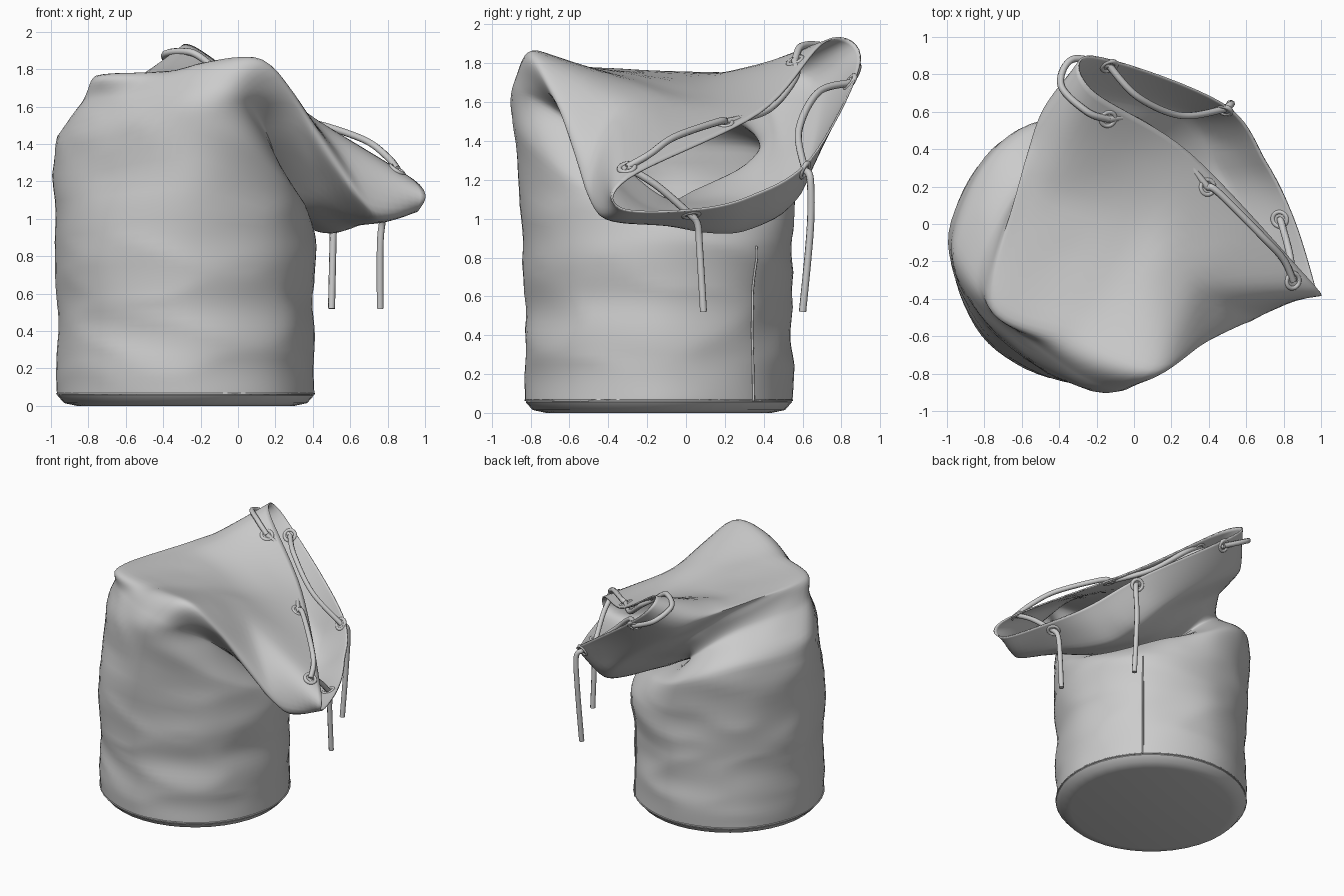
import bpy
import bmesh
from math import cos, sin, radians, tau
from mathutils import Vector, noise

cube = bpy.data.objects.get("Cube")
if cube:
    bpy.data.objects.remove(cube, do_unlink=True)

CENTRE = Vector((-0.28, -0.14, 0))
POINTS = 8      # control points around each ring
STEPS = 9       # smooth steps between control points

cloth_grey = bpy.data.materials.new("cloth_grey")
cloth_grey.use_nodes = True
cloth_grey.diffuse_color = (0.6, 0.6, 0.6, 1)
cloth_grey.node_tree.nodes["Principled BSDF"].inputs["Base Color"].default_value = (0.6, 0.6, 0.6, 1)


def finish(obj, name, angle=45):
    """Name, colour and smooth one part."""
    obj.name = name
    obj.data.materials.append(cloth_grey)
    if obj.type == 'MESH':
        bpy.ops.object.select_all(action='DESELECT')
        obj.select_set(True)
        bpy.context.view_layer.objects.active = obj
        bpy.ops.object.shade_smooth_by_angle(angle=radians(angle))
    return obj


def mesh_object(bm, name, angle=45):
    mesh = bpy.data.meshes.new(name)
    bm.to_mesh(mesh)
    obj = bpy.data.objects.new(name, mesh)
    bpy.context.collection.objects.link(obj)
    return finish(obj, name, angle)


def spline(a, b, c, d, t, pull):
    """Cubic between b and c; a smaller pull gives a tighter bend."""
    m, n = pull * (c - a), pull * (d - b)
    return b + t * (m + t * (3 * (c - b) - 2 * m - n + t * (2 * (b - c) + m + n)))


def smooth_loop(pts):
    n = len(pts)
    return [spline(pts[i - 1], pts[i], pts[(i + 1) % n], pts[(i + 2) % n], s / STEPS, 0.5)
            for i in range(n) for s in range(STEPS)]


def smooth_path(pts, pull=0.35):
    out, last = [], len(pts) - 1
    for i in range(last):
        for s in range(STEPS):
            out.append(spline(pts[max(i - 1, 0)], pts[i], pts[i + 1],
                              pts[min(i + 2, last)], s / STEPS, pull))
    return out + [pts[-1]]


def circle(radius, z, count=POINTS):
    """Ring around the sack's axis, starting on the side the neck flops toward."""
    return [CENTRE + Vector((radius * cos(tau * (i / count + 1 / 8)),
                             radius * sin(tau * (i / count + 1 / 8)), z)) for i in range(count)]


# Sack: upright tube whose neck tucks in, ridges, and flops over to one side
neck_rings = [
    # shoulder
    [(.13, .27, 1.04), (-.29, .57, 1.18), (-.74, .4, 1.36), (-.99, -.1, 1.38),
     (-.75, -.57, 1.42), (-.2, -.89, 1.5), (.24, -.62, 1.22), (.38, -.1, 1)],
    # tucked crease
    [(-.1, .05, 1.14), (-.33, .38, 1.33), (-.6, .22, 1.54), (-.84, -.32, 1.63),
     (-.57, -.62, 1.66), (-.06, -.88, 1.7), (.14, -.57, 1.48), (.22, -.15, 1.12)],
    # ridge of the fold
    [(.1, .27, 1.08), (-.26, .46, 1.42), (-.56, .26, 1.69), (-.76, -.39, 1.77),
     (-.35, -.6, 1.78), (.13, -.78, 1.85), (.36, -.58, 1.45), (.4, -.2, 1.05)],
    # hanging neck
    [(.44, .3, .93), (.22, .6, 1.18), (-.43, .66, 1.69), (-.5, .22, 1.76),
     (0, 0, 1.66), (.36, -.36, 1.57), (.71, -.48, 1.05), (.62, -.1, .96)],
    # mouth
    [(.71, .33, 1.11), (.47, .65, 1.31), (-.22, .9, 1.81), (-.23, .72, 1.92),
     (.3, .38, 1.55), (.94, -.3, 1.21), (.97, -.34, 1.05), (.86, .02, 1.04)],
]
rings = [circle(r, z) for r, z in ((.688, .06), (.692, .3), (.685, .6), (.7, .88))]
rings += [[Vector(p) for p in ring] for ring in neck_rings]
columns = [smooth_path(list(col)) for col in zip(*rings)]
rows = [smooth_loop(list(row)) for row in zip(*columns)]

bm = bmesh.new()
grid = [[bm.verts.new(p) for p in row] for row in rows]
around = POINTS * STEPS
for low, high in zip(grid, grid[1:]):
    for i in range(around):
        j = (i + 1) % around
        bm.faces.new((low[i], low[j], high[j], high[i]))
bm.normal_update()

# Soft creases in the cloth, fading out at the hem and the mouth
for r, row in enumerate(grid):
    fade = min(1, r / STEPS, (len(grid) - 1 - r) / STEPS)
    for v in row:
        p = v.co
        sag = noise.noise(Vector((p.x * 1.7, p.y * 1.7, p.z * 3.5)))
        fold = abs(noise.noise(Vector((p.x * 2 + p.z, p.y * 2, p.z * 4 + 7))))
        v.co = p + v.normal * fade * (0.018 * sag - 0.022 * fold + 0.004)
bm.normal_update()

# Where each eyelet sits: the nearest cloth just inside the mouth
hem = [(v.co.copy(), v.normal.copy()) for row in grid[-2 * STEPS // 3:-2] for v in row]
targets = [(-.12, .56, 1.8), (.37, .2, 1.5), (.82, -.28, 1.26),
           (.78, .04, 1.03), (.49, .61, 1.25), (-.1, .8, 1.7)]
eyelets = [min(hem, key=lambda h: (h[0] - Vector(t)).length) for t in targets]
side_line = [row[0].co + Vector((.002, .002, 0)) for row in grid[:3 * STEPS]]

sack = mesh_object(bm, "sack")
bm.free()
thick = sack.modifiers.new("cloth_thickness", 'SOLIDIFY')
thick.thickness = 0.01
thick.offset = -1

# Base: shallow round pan
bm = bmesh.new()
pan = [[bm.verts.new(p) for p in circle(r, z, 40)]
       for r, z in ((.58, 0), (.65, .015), (.685, .055), (.682, .075))]
bm.faces.new(list(reversed(pan[0])))
for low, high in zip(pan, pan[1:]):
    for i in range(len(low)):
        j = (i + 1) % len(low)
        bm.faces.new((low[i], low[j], high[j], high[i]))
mesh_object(bm, "base", 40)
bm.free()


def tube(name, pts, radius, closed=False):
    """Round cord along a smooth path."""
    curve = bpy.data.curves.new(name, 'CURVE')
    curve.dimensions = '3D'
    curve.bevel_depth = radius
    curve.bevel_resolution = 2
    curve.use_fill_caps = True
    line = curve.splines.new('POLY')
    line.points.add(len(pts) - 1)
    for point, p in zip(line.points, pts):
        point.co = (*p, 1)
    line.use_cyclic_u = closed
    line.use_smooth = True
    obj = bpy.data.objects.new(name, curve)
    bpy.context.collection.objects.link(obj)
    finish(obj, name)


# Seams: round the base and up the side under the neck
tube("base_seam", circle(.687, .065, 48), .005, True)
tube("side_seam", side_line, .006)

# Eyelets
for k, (spot, normal) in enumerate(eyelets):
    bpy.ops.mesh.primitive_torus_add(
        major_radius=.04, minor_radius=.013, major_segments=20, minor_segments=8,
        location=spot - normal * .005, rotation=normal.to_track_quat('Z', 'Y').to_euler())
    finish(bpy.context.object, f"eyelet_{k + 1}", 60)


def cord(name, *stops):
    """Cord through eyelets (given by number) and free points."""
    pts = [eyelets[s][0] if isinstance(s, int) else Vector(s) for s in stops]
    tube(name, smooth_path(pts, 0.5), .019)


# Drawstring: threaded round the mouth, with two loose ends
cord("upper_cord", 1, (.45, .17, 1.5), (.68, -.06, 1.42), (.8, -.19, 1.33), 2)
cord("end_cord", 0, (-.25, .6, 1.89), (-.39, .74, 1.88), (-.33, .88, 1.8), 5)
cord("inner_upper_cord", 0, (0, .56, 1.72), (.2, .42, 1.56), 1)
cord("inner_lower_cord", 5, (.02, .68, 1.65), (.25, .58, 1.45), 4)
cord("inner_side_cord", 2, (.83, -.15, 1.17), 3)
cord("back_loose_end", 4, (.52, .64, 1.2), (.51, .64, .95), (.5, .6, .52))
cord("side_loose_end", 3, (.77, .06, .97), (.76, .07, .85), (.76, .09, .52))
